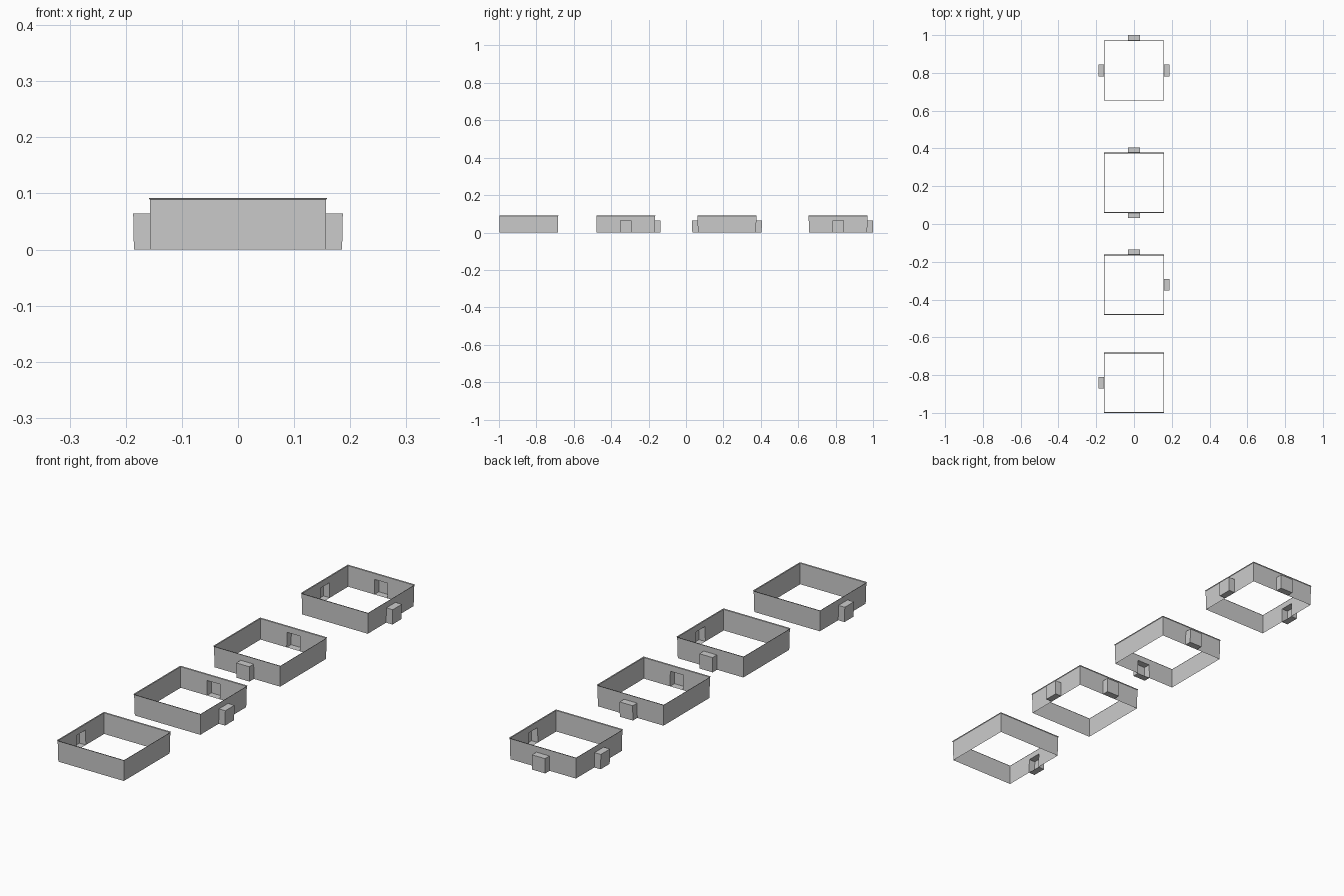
import bpy, bmesh, math
from mathutils import Matrix, Vector

if "Cube" in bpy.data.objects:
    bpy.data.objects.remove(bpy.data.objects["Cube"])

WALL_H, RIM_H = 0.089, 0.092
BASE, RIM = 0.1555, 0.1595         # half widths at floor and at top rim
DOOR_W, DOOR_H, DOOR_D = 0.031, 0.064, 0.030
SLOPE = 0.02                       # slight outward lean of the walls


def out(z):
    return BASE + SLOPE * z


def build_side(bm, angle, door):
    """One wall facing +x, turned by angle, with an optional door alcove."""
    rot = Matrix.Rotation(math.radians(angle), 4, 'Z')

    def quad(*pts):
        bm.faces.new([bm.verts.new(rot @ Vector(p)) for p in pts])

    def panel(y0, y1, z0, z1, depth=0.0):
        # panel lying on the leaning wall plane; None means the wall corner
        def pt(side, y, z):
            return (out(z) + depth, side * out(z) if y is None else y, z)
        quad(pt(-1, y0, z0), pt(1, y1, z0), pt(1, y1, z1), pt(-1, y0, z1))

    w, h, d = DOOR_W, DOOR_H, DOOR_D
    if door:
        panel(None, -w, 0, h)
        panel(w, None, 0, h)
        panel(None, None, h, WALL_H)
        # alcove: end, jambs, floor and ceiling
        panel(-w, w, 0, h, d)
        for s in (-1, 1):
            pts = [(out(0), s * w, 0), (out(0) + d, s * w, 0),
                   (out(h) + d, s * w, h), (out(h), s * w, h)]
            quad(*(pts if s < 0 else pts[::-1]))
        for z in (0, h):
            pts = [(out(z), -w, z), (out(z) + d, -w, z),
                   (out(z) + d, w, z), (out(z), w, z)]
            quad(*(pts if z else pts[::-1]))
    else:
        panel(None, None, 0, WALL_H)
    # narrow rim
    a = out(WALL_H)
    quad((a, -a, WALL_H), (a, a, WALL_H), (RIM, RIM, RIM_H), (RIM, -RIM, RIM_H))


def build_room(name, y, doors):
    bm = bmesh.new()
    for angle in (0, 90, 180, 270):
        build_side(bm, angle, angle in doors)
    bmesh.ops.remove_doubles(bm, verts=bm.verts, dist=1e-5)
    mesh = bpy.data.meshes.new(name)
    bm.to_mesh(mesh)
    bm.free()
    obj = bpy.data.objects.new(name, mesh)
    obj.location.y = y
    bpy.context.collection.objects.link(obj)


# door angles: 0 = +x, 90 = +y, 180 = -x, 270 = -y
build_room("room_one_door", -0.8405, {180})
build_room("room_corner_doors", -0.322, {0, 90})
build_room("room_straight_doors", 0.219, {90, 270})
build_room("room_three_doors", 0.813, {0, 90, 180})
